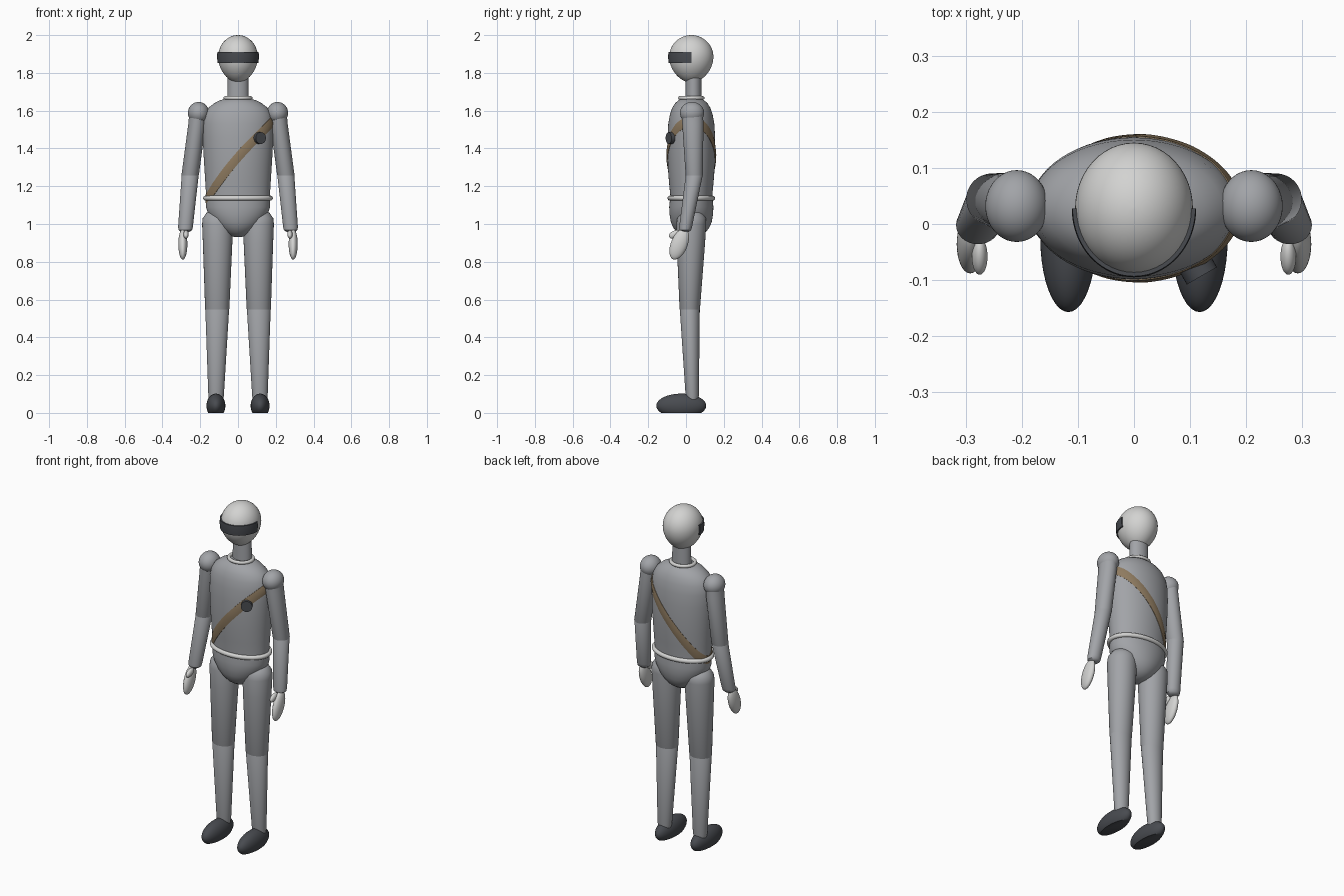
import bpy, bmesh, math
from mathutils import Matrix, Vector

if "Cube" in bpy.data.objects:
    bpy.data.objects.remove(bpy.data.objects["Cube"])


def mat(name, rgb):
    m = bpy.data.materials.new(name)
    m.diffuse_color = (*rgb, 1)
    m.use_nodes = True
    m.node_tree.nodes["Principled BSDF"].inputs["Base Color"].default_value = m.diffuse_color
    return m


GREY = mat("suit grey", (0.36, 0.37, 0.39))
LIGHT = mat("pale grey", (0.65, 0.65, 0.64))
DARK = mat("charcoal", (0.065, 0.07, 0.08))
TAN = mat("tan strap", (0.27, 0.195, 0.115))


def finish(name, bm, material, angle=40):
    bmesh.ops.recalc_face_normals(bm, faces=bm.faces)
    me = bpy.data.meshes.new(name)
    bm.to_mesh(me)
    bm.free()
    ob = bpy.data.objects.new(name, me)
    bpy.context.collection.objects.link(ob)
    me.materials.append(material)
    bpy.ops.object.select_all(action='DESELECT')
    bpy.context.view_layer.objects.active = ob
    ob.select_set(True)
    bpy.ops.object.shade_smooth_by_angle(angle=math.radians(angle))
    return ob


def grid(name, rows, material, closed=True, caps=True, loop_rows=False):
    """Skin rows of points into a surface."""
    bm = bmesh.new()
    vs = [[bm.verts.new(p) for p in r] for r in rows]
    n = len(rows[0])
    for i in range(len(rows) if loop_rows else len(rows) - 1):
        a, b = vs[i], vs[(i + 1) % len(rows)]
        for j in range(n if closed else n - 1):
            k = (j + 1) % n
            bm.faces.new((a[j], a[k], b[k], b[j]))
    if caps:
        bm.faces.new(vs[0])
        bm.faces.new(vs[-1])
    return finish(name, bm, material)


def loft(name, rings, material, n=48):
    """Stack of horizontal ellipses: (x, y, z, rx, ry)."""
    rows = []
    for x, y, z, rx, ry in rings:
        rows.append([(x + rx * math.cos(2 * math.pi * j / n),
                      y + ry * math.sin(2 * math.pi * j / n), z) for j in range(n)])
    return grid(name, rows, material)


def ellipsoid(name, c, r, material, rot=(0, 0, 0), floor=None):
    bm = bmesh.new()
    bmesh.ops.create_uvsphere(bm, u_segments=40, v_segments=24, radius=1)
    m = Matrix.Translation(c)
    for a, ax in zip(rot, 'XYZ'):
        m = m @ Matrix.Rotation(a, 4, ax)
    bmesh.ops.transform(bm, matrix=m @ Matrix.Diagonal((*r, 1)), verts=bm.verts)
    if floor is not None:
        g = bm.verts[:] + bm.edges[:] + bm.faces[:]
        cut = bmesh.ops.bisect_plane(bm, geom=g, plane_co=(0, 0, floor),
                                     plane_no=(0, 0, -1), clear_outer=True)
        edges = [e for e in cut['geom_cut'] if isinstance(e, bmesh.types.BMEdge)]
        bmesh.ops.contextual_create(bm, geom=edges)
    return finish(name, bm, material)


def torus(name, c, rx, ry, t, material, n=64, m=12):
    rows = []
    for i in range(n):
        a = 2 * math.pi * i / n
        rows.append([(c[0] + (rx + t * math.cos(b)) * math.cos(a),
                      c[1] + (ry + t * math.cos(b)) * math.sin(a),
                      c[2] + t * math.sin(b))
                     for b in (2 * math.pi * k / m for k in range(m))])
    return grid(name, rows, material, caps=False, loop_rows=True)


CY = 0.028

# torso: height, half width, half depth
TORSO = [(1.08, .166, .108), (1.14, .168, .110), (1.22, .173, .118), (1.30, .178, .124),
         (1.38, .183, .127), (1.46, .186, .126), (1.53, .186, .122), (1.58, .178, .113),
         (1.615, .157, .101), (1.64, .125, .085), (1.655, .095, .068), (1.665, .06, .05)]
loft("torso", [(0, CY, z, a, b) for z, a, b in TORSO], GREY, 64)


def torso_radii(z):
    z = min(max(z, TORSO[0][0]), TORSO[-1][0])
    for (z0, a0, b0), (z1, a1, b1) in zip(TORSO, TORSO[1:]):
        if z <= z1:
            t = (z - z0) / (z1 - z0)
            return a0 + (a1 - a0) * t, b0 + (b1 - b0) * t


# pelvis
PELVIS = [(.93, .015, .02), (.938, .045, .05), (.955, .075, .075), (.98, .105, .095),
          (1.01, .132, .108), (1.05, .157, .115), (1.09, .170, .117), (1.14, .170, .112)]
loft("pelvis", [(0, CY, z, a, b) for z, a, b in PELVIS], GREY, 64)
torus("belt", (0, CY, 1.137), .172, .113, .013, LIGHT)

# neck and collar
loft("neck", [(0, .04, 1.64, .056, .042), (0, .04, 1.80, .054, .042)], GREY)
torus("collar", (0, CY, 1.667), .067, .06, .01, LIGHT)

# egg shaped head
HZ = 1.885


def head_ring(z, grow=0):
    u = (z - HZ) / (.115 if z > HZ else .137)
    s = math.sqrt(max(0, 1 - u * u))
    k = 1 - (.12 * u * u if u < 0 else 0)
    return .105 * s * k + grow, .117 * s * k + grow


head = []
for i in range(29):
    u = -math.cos(math.pi * (i + .15) / 28.3)
    z = HZ + u * (.115 if u > 0 else .137)
    head.append((0, CY, z, *head_ring(z)))
loft("head", head, LIGHT)

# wrap-around visor over the front half of the head
rows = []
for i in range(41):
    a = math.pi + math.pi * i / 40
    row = []
    for z, g in ((1.852, -.006), (1.852, .007), (1.882, .006), (1.91, .007), (1.91, -.006)):
        rx, ry = head_ring(z, g)
        row.append((rx * math.cos(a), CY + ry * math.sin(a), z))
    rows.append(row)
grid("visor", rows, DARK)

# diagonal strap hugging the torso front and back
rows = []
WIDTH = Vector((-.76, 0, .65)) * .023
for i in range(96):
    a = 2 * math.pi * i / 96
    xc = .183 * math.cos(a)
    zc = 1.335 + 1.14 * xc + .018 * (1 - (xc / .183) ** 2)
    row = []
    for s, g in ((-1, -.012), (-1, .002), (0, .006), (1, .002), (1, -.012)):
        # shift along the band's width, fading to a vertical shift at the sides
        f = abs(math.sin(a))
        z = zc + s * (WIDTH.z * f + .026 * (1 - f))
        rx, ry = torso_radii(z)
        x = max(-1, min(1, (xc + s * WIDTH.x * f) / .183))
        side = math.sqrt(max(0, 1 - x * x)) * (1 if math.sin(a) >= 0 else -1)
        row.append(((rx + g) * x, CY + (ry + g) * side, z))
    rows.append(row)
grid("strap", rows, TAN, caps=False, loop_rows=True)

# round strap buckle
bm = bmesh.new()
bmesh.ops.create_cone(bm, cap_ends=True, segments=32, radius1=.031, radius2=.031, depth=.024,
                      matrix=Matrix.Translation((.115, -.082, 1.455))
                      @ Matrix.Rotation(math.radians(30), 4, 'Z')
                      @ Matrix.Rotation(math.pi / 2, 4, 'X'))
finish("strap_buckle", bm, DARK)

# limbs on both sides
for s, side in ((-1, "right"), (1, "left")):
    # legs
    loft(side + "_thigh", [(s * .105, .03, 1.075, .03, .03), (s * .106, .03, 1.06, .06, .058),
                           (s * .107, .03, 1.03, .08, .076), (s * .108, .028, 1.0, .082, .079),
                           (s * .108, .026, .90, .078, .075), (s * .110, .02, .55, .064, .054),
                           (s * .110, .02, .52, .05, .042)], GREY)
    loft(side + "_shin", [(s * .110, .02, .58, .05, .042), (s * .110, .02, .55, .063, .053),
                          (s * .116, .033, .09, .041, .035), (s * .116, .033, .06, .035, .03)], GREY)
    ellipsoid(side + "_foot", (s * .117, -.025, .038), (.05, .132, .064), DARK, floor=0)
    # arms
    ellipsoid(side + "_shoulder", (s * .209, .032, 1.588), (.056, .064, .058), GREY)
    loft(side + "_upper_arm", [(s * .212, .034, 1.59, .046, .056), (s * .217, .036, 1.53, .046, .056),
                               (s * .253, .044, 1.26, .046, .046), (s * .256, .042, 1.235, .035, .036)], GREY)
    loft(side + "_forearm", [(s * .25, .044, 1.28, .035, .036), (s * .253, .044, 1.26, .045, .045),
                             (s * .278, -.002, .985, .039, .034), (s * .279, -.004, .968, .036, .031),
                             (s * .279, -.005, .958, .022, .02)], GREY)
    # hands
    ellipsoid(side + "_palm", (s * .292, -.036, .893), (.024, .044, .086), LIGHT,
              rot=(math.radians(-22), 0, 0))
    ellipsoid(side + "_thumb", (s * .275, -.058, .945), (.014, .034, .02), LIGHT,
              rot=(math.radians(22), 0, 0))
